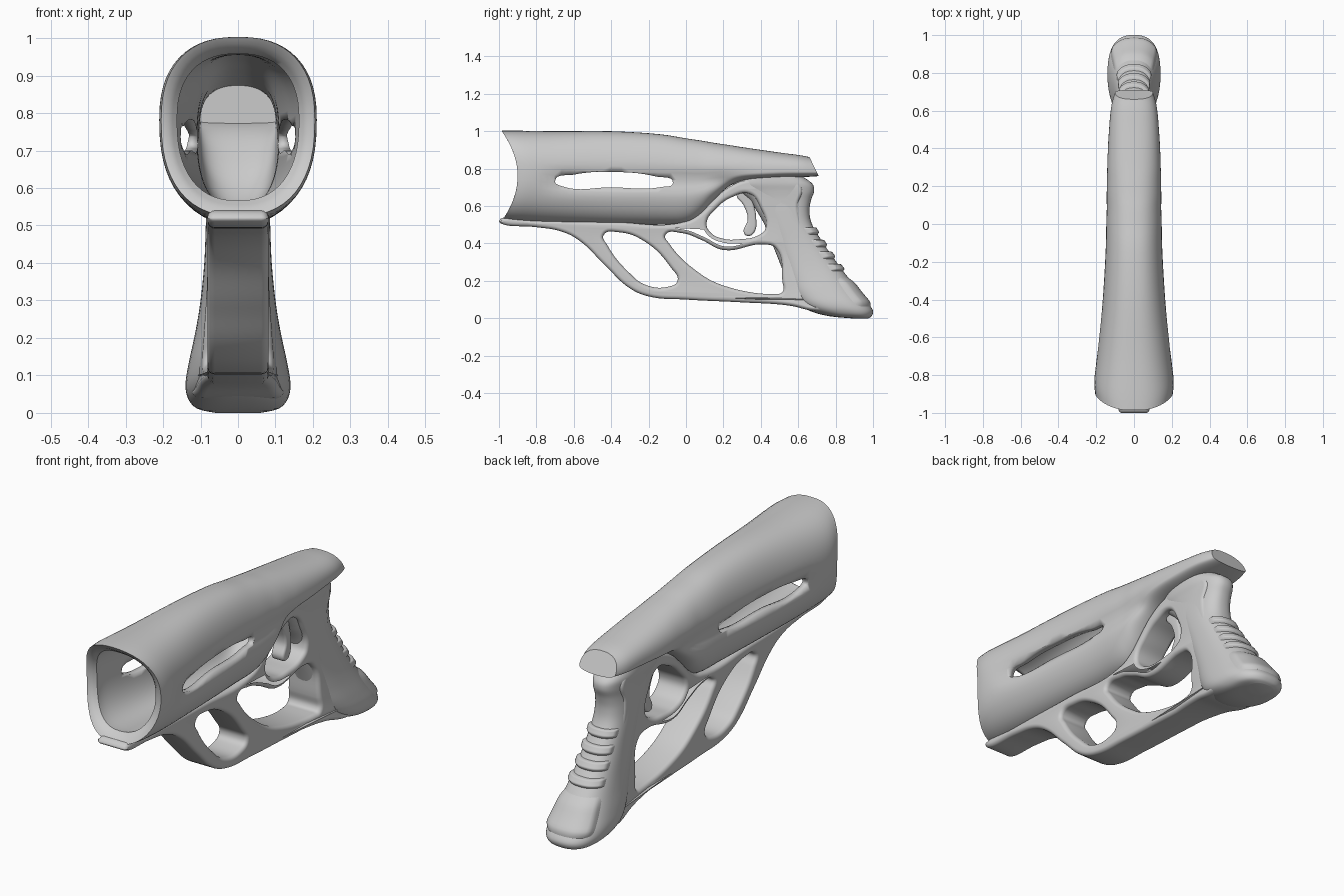
import bpy, bmesh, math
from math import sin, cos, pi, exp

if "Cube" in bpy.data.objects:
    bpy.data.objects.remove(bpy.data.objects["Cube"])


def clamp(v):
    return max(0.0, min(1.0, v))


def power(v, n):
    return math.copysign(abs(v) ** (2 / n), v)


def resample(rows, t):
    # Catmull-Rom blend of table rows, t in 0..1
    f = clamp(t) * (len(rows) - 1)
    i = min(int(f), len(rows) - 2)
    u = f - i
    p = [rows[max(0, min(len(rows) - 1, i + k))] for k in (-1, 0, 1, 2)]
    return [0.5 * (2 * b + (c - a) * u + (2 * a - 5 * b + 4 * c - d) * u * u
                   + (3 * b - a - 3 * c + d) * u ** 3) for a, b, c, d in zip(*p)]


def finish(ob, angle=40):
    bpy.ops.object.select_all(action='DESELECT')
    ob.select_set(True)
    bpy.context.view_layer.objects.active = ob
    bpy.ops.object.shade_smooth_by_angle(angle=math.radians(angle))


def loft(name, rings, closed=True):
    bm = bmesh.new()
    vs = [[bm.verts.new(p) for p in r] for r in rings]
    n = len(vs[0])
    for a, b in zip(vs, vs[1:]):
        for i in range(n if closed else n - 1):
            j = (i + 1) % n
            bm.faces.new((a[i], a[j], b[j], b[i]))
    if closed:
        bm.faces.new(vs[0])
        bm.faces.new(vs[-1])
    bmesh.ops.recalc_face_normals(bm, faces=bm.faces)
    me = bpy.data.meshes.new(name)
    bm.to_mesh(me)
    bm.free()
    ob = bpy.data.objects.new(name, me)
    bpy.context.collection.objects.link(ob)
    return ob


def plate(name, outlines, half, bevel, widen=lambda y, z: 1.0):
    # filled side profile (y, z) with holes, rounded edges, thick along x
    cu = bpy.data.curves.new(name, 'CURVE')
    cu.dimensions = '2D'
    cu.fill_mode = 'BOTH'
    cu.resolution_u = 8
    cu.extrude, cu.bevel_depth, cu.offset = half - bevel, bevel, -bevel
    cu.bevel_resolution = 4
    for pts in outlines:
        sp = cu.splines.new('BEZIER')
        sp.bezier_points.add(len(pts) - 1)
        sp.use_cyclic_u = True
        for bp, (y, z) in zip(sp.bezier_points, pts):
            bp.co = (y, z, 0)
            bp.handle_left_type = bp.handle_right_type = 'AUTO'
    tmp = bpy.data.objects.new(name + "_curve", cu)
    bpy.context.collection.objects.link(tmp)
    dg = bpy.context.evaluated_depsgraph_get()
    me = bpy.data.meshes.new_from_object(tmp.evaluated_get(dg))
    bpy.data.objects.remove(tmp)
    for v in me.vertices:
        y, z, x = v.co
        v.co = (x * widen(y, z), y, z)
    bm = bmesh.new()
    bm.from_mesh(me)
    bmesh.ops.remove_doubles(bm, verts=bm.verts, dist=0.0002)
    bmesh.ops.recalc_face_normals(bm, faces=bm.faces)
    bm.to_mesh(me)
    bm.free()
    ob = bpy.data.objects.new(name, me)
    bpy.context.collection.objects.link(ob)
    return ob


# Hollow upper shell: y, top z, widest z, bottom z, half width
SHELL = [(-.985, 1.003, .78, .525, .205), (-.9, 1.003, .78, .515, .21), (-.7, 1, .76, .505, .195),
         (-.4, 1, .74, .5, .17), (-.15, .985, .74, .5, .155), (0, .962, .74, .505, .152),
         (.08, .95, .74, .55, .15), (.15, .938, .75, .63, .15), (.23, .926, .76, .705, .147),
         (.32, .912, .775, .737, .143), (.5, .886, .785, .75, .132), (.6, .873, .785, .755, .12),
         (.66, .862, .785, .76, .1)]


def shell_ring(t, d, n=56):
    y, zt, zm, zb, hw = resample(SHELL, t)
    zt, zb, hw = zt - d, zb + d, hw - d
    zm = max(zm, zb + .005)
    ring = []
    for k in range(n):
        a = 2 * pi * k / n
        s = power(sin(a), 2.4)
        z = zm + s * ((zt - zm) if s > 0 else (zm - zb))
        x = hw * power(cos(a), 2.4)
        # side groove around the slot
        if d == 0:
            x *= 1 - .15 * exp(-((z - .735) / .045) ** 2) * clamp((y + .85) / .2) * clamp((.4 - y) / .2)
        # scooped muzzle and raked rear edge
        yy = y + .085 * (1 - min(1, ((z - .76) / .24) ** 2)) * clamp((-.5 - y) / .48)
        yy += .05 * (zt - z) / (zt - zb) * clamp((y - .5) / .16)
        ring.append((x, yy, z))
    return ring


outer = [shell_ring(1 - i / 60, 0) for i in range(61)]
inner = [shell_ring(i / 60, .018 + .027 * clamp(i / 2)) for i in range(44)]
shell = loft("upper_shell", outer + inner)
slot = plate("slot_cutter", [[(-.7, .735), (-.66, .705), (-.4, .7), (-.13, .702), (-.07, .725),
                              (-.16, .758), (-.38, .782), (-.6, .768)]], .4, .001)
mod = shell.modifiers.new("slots", 'BOOLEAN')
mod.object = slot
mod.operation = 'DIFFERENCE'
mod.solver = 'EXACT'
slot.hide_render = True
slot.hide_set(True)
finish(shell)

# Skeleton frame with three openings, flaring toward the grip base
outline = [(-1, .522), (-.985, .505), (-.8, .487), (-.66, .462), (-.57, .415), (-.43, .28), (-.3, .16),
           (-.2, .117), (0, .1), (.3, .085), (.55, .068), (.7, .038), (.8, .05), (.74, .2), (.66, .4),
           (.6, .6), (.62, .7), (.55, .745), (.33, .742), (.22, .695), (.14, .625), (.07, .555),
           (0, .517), (-.4, .515), (-.8, .525)]
front_hole = [(-.44, .445), (-.36, .46), (-.22, .41), (-.08, .27), (-.045, .2), (-.09, .17),
              (-.22, .18), (-.3, .24), (-.42, .39)]
rear_hole = [(-.11, .445), (-.02, .455), (.08, .42), (.2, .365), (.42, .395), (.48, .375), (.515, .2),
             (.515, .14), (.48, .13), (.2, .175), (.06, .25), (-.09, .4)]
trigger_hole = [(.11, .51), (.16, .585), (.24, .645), (.34, .665), (.4, .59), (.425, .48), (.39, .445),
                (.28, .422), (.2, .425), (.13, .46)]
frame = plate("skeleton_frame", [outline, front_hole, rear_hole, trigger_hole], .082, .02,
              lambda y, z: 1 + .5 * clamp((y - .4) / .3) * clamp((.35 - z) / .3))
finish(frame, 50)

# Trigger
trigger = plate("trigger", [[(.27, .665), (.31, .6), (.33, .53), (.31, .455), (.335, .44), (.365, .46),
                             (.375, .54), (.36, .62), (.35, .69), (.3, .7)]], .035, .012)
finish(trigger, 50)

# Grip: z, front y, back y, half width
GRIP = [(0, .88, .975, .06), (.012, .76, .993, .11), (.04, .66, 1, .134), (.08, .6, .975, .14),
        (.14, .56, .925, .13), (.22, .53, .865, .113), (.3, .5, .805, .1), (.4, .46, .735, .09),
        (.5, .42, .675, .086), (.57, .38, .66, .084), (.63, .34, .668, .082), (.68, .28, .685, .086),
        (.72, .25, .675, .092), (.76, .28, .62, .09)]


def grip_point(t, a, d=0.0):
    z, yf, yb, hw = resample(GRIP, t)
    s, c = power(sin(a), 2.5), power(cos(a), 2.5)
    return ((hw + d) * c, (yf + yb) / 2 + ((yb - yf) / 2 + d) * s, z + d * .5 * max(0, s))


grip = loft("grip", [[grip_point(i / 64, 2 * pi * k / 48) for k in range(48)] for i in range(65)])
finish(grip)


def height_to_t(h):
    return min((i / 400 for i in range(401)), key=lambda t: abs(resample(GRIP, t)[0] - h))


# Raised finger ridges and heel pad on the back of the grip
for i, (z0, z1) in enumerate([(.445, .488), (.38, .423), (.315, .358), (.25, .293), (.06, .225)]):
    t0, t1 = height_to_t(z0), height_to_t(z1)
    rows = []
    for j in range(13):
        row = []
        for k in range(25):
            u, v = j / 12, k / 24
            edge = min(1, 5 * min(u, 1 - u)) * min(1, 8 * min(v, 1 - v))
            row.append(grip_point(t0 + (t1 - t0) * u, pi * (.16 + .68 * v), -.003 + .015 * edge))
        rows.append(row)
    ridge = loft("heel_pad" if i == 4 else f"grip_ridge_{i + 1}", rows, closed=False)
    finish(ridge)
